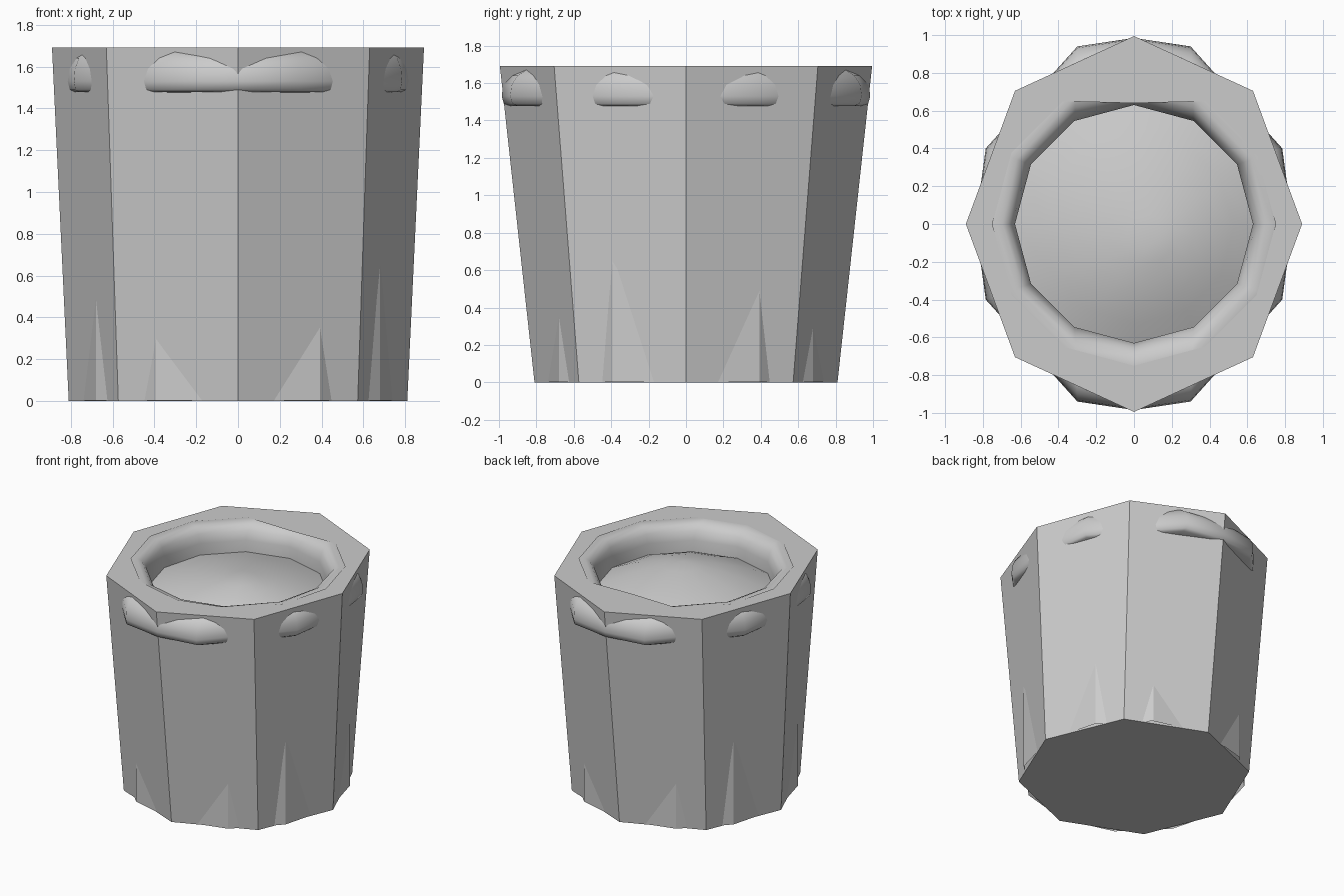
import bpy, bmesh, math

if "Cube" in bpy.data.objects:
    bpy.data.objects.remove(bpy.data.objects["Cube"])

H = 1.69


def finish(name, bm, smooth=None):
    bmesh.ops.recalc_face_normals(bm, faces=bm.faces[:])
    me = bpy.data.meshes.new(name)
    bm.to_mesh(me)
    bm.free()
    ob = bpy.data.objects.new(name, me)
    bpy.context.collection.objects.link(ob)
    if smooth:
        bpy.ops.object.select_all(action='DESELECT')
        ob.select_set(True)
        bpy.context.view_layer.objects.active = ob
        bpy.ops.object.shade_smooth_by_angle(angle=math.radians(smooth))
    return ob


def ring(bm, pts, z):
    return [bm.verts.new((x, y, z)) for x, y in pts]


def circle(radii, n):
    if not isinstance(radii, list):
        radii = [radii] * n
    return [(r * math.cos(2 * math.pi * i / n), r * math.sin(2 * math.pi * i / n))
            for i, r in enumerate(radii)]


def around(quarter):
    # quarter outline from +x to +y, mirrored into a closed loop
    half = quarter + [(-x, y) for x, y in quarter[-2::-1]]
    return half + [(x, -y) for x, y in half[-2:0:-1]]


def bridge(bm, a, b):
    n = len(a)
    return [bm.faces.new((a[i], a[(i + 1) % n], b[(i + 1) % n], b[i])) for i in range(n)]


# Outer eight-sided shell with a flat top around the opening
bm = bmesh.new()
low = ring(bm, circle(0.81, 8), 0)
top = ring(bm, around([(0.89, 0), (0.63, 0.705), (0, 0.995)]), H)
bm.faces.new(low)
bridge(bm, low, top)
hole_r = [0.75] * 12
hole_r[3] = 0.64
hole = ring(bm, circle(hole_r, 12), H)
edges = [bm.edges.new((hole[i], hole[(i + 1) % 12])) for i in range(12)]
edges += [bm.edges.get((top[i], top[(i + 1) % 8])) for i in range(8)]
bmesh.ops.triangle_fill(bm, use_beauty=True, edges=edges, normal=(0, 0, 1))
finish("outer_shell", bm)

# Twelve-sided core that shows at the foot of the shell
bm = bmesh.new()
bridge(bm, ring(bm, circle(0.785, 12), 0.003), ring(bm, circle(0.785, 12), 1.48))
finish("inner_core", bm)

# Rounded rim: (blend from inner to outer outline, height)
inner = circle(0.63, 12)
outer = around([(0.84, 0), (0.785, 0.4), (0.3, 0.94), (0, 0.985)])
profile = [(0.6, 1.475), (0.9, 1.478), (0.97, 1.49), (1, 1.53), (0.98, 1.59),
           (0.9, 1.64), (0.78, 1.67), (0.5, 1.685), (0.32, 1.687),
           (0.18, 1.672), (0.07, 1.635), (0, 1.57), (0, 1.42)]
bm = bmesh.new()
rings = [ring(bm, [(a[0] + (b[0] - a[0]) * t, a[1] + (b[1] - a[1]) * t)
                   for a, b in zip(inner, outer)], z) for t, z in profile]
for a, b in zip(rings, rings[1:]):
    bridge(bm, a, b)
finish("rounded_rim", bm, 50)

# Domed filling, peak slightly toward the front right
bm = bmesh.new()
prev = None
for k in (1, 0.8, 0.6, 0.4, 0.2):
    off = 0.1 * (1 - k)
    z = 1.48 + 0.15 * (1 - k ** 1.7)
    cur = ring(bm, [(x + off, y - off) for x, y in circle(0.635 * k, 12)], z)
    if prev:
        bridge(bm, prev, cur)
    prev = cur
tip = bm.verts.new((0.1, -0.1, 1.635))
for i in range(12):
    bm.faces.new((prev[i], prev[(i + 1) % 12], tip))
finish("domed_filling", bm, 50)
